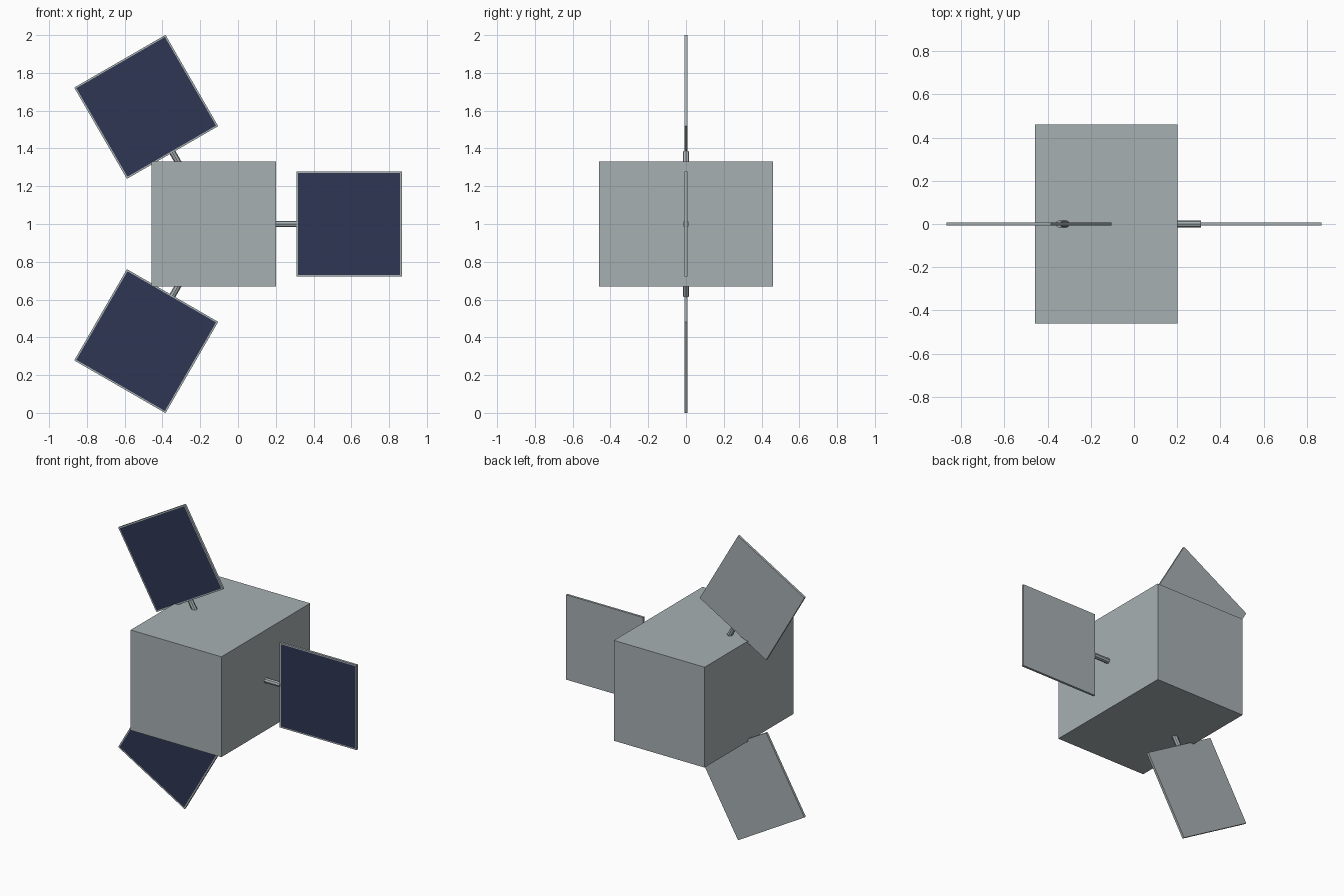
import bpy
import bmesh
from math import radians
from mathutils import Matrix, Vector

if "Cube" in bpy.data.objects:
    bpy.data.objects.remove(bpy.data.objects["Cube"], do_unlink=True)

HUB = Vector((-0.128, 0, 1))
PANEL_SIZE, PANEL_THICK, PANEL_DIST = 0.558, 0.015, 0.716
FRAME = 0.012
ROD_RADIUS = 0.017


def make_material(name, rgb):
    mat = bpy.data.materials.new(name)
    mat.use_nodes = True
    color = (*rgb, 1)
    mat.diffuse_color = color
    mat.node_tree.nodes["Principled BSDF"].inputs["Base Color"].default_value = color
    return mat


grey = make_material("satin grey", (0.39, 0.435, 0.45))
navy = make_material("solar navy", (0.026, 0.037, 0.086))


def make_object(name, bm, materials, matrix):
    mesh = bpy.data.meshes.new(name)
    bm.to_mesh(mesh)
    bm.free()
    for mat in materials:
        mesh.materials.append(mat)
    obj = bpy.data.objects.new(name, mesh)
    obj.matrix_world = matrix
    bpy.context.collection.objects.link(obj)
    return obj


def box(size):
    bm = bmesh.new()
    bmesh.ops.create_cube(bm, size=1)
    bmesh.ops.scale(bm, vec=size, verts=bm.verts)
    return bm


# Main body
make_object("body", box((0.66, 0.922, 0.66)), [grey], Matrix.Translation(HUB))

# Three arms around the hub, each a rod carrying a framed panel
for label, angle in (("left", 0), ("upper", 120), ("lower", 240)):
    turn = Matrix.Translation(HUB) @ Matrix.Rotation(radians(-angle), 4, "Y")

    # Rod from inside the body to the panel's inner edge
    start, end = 0.25, PANEL_DIST - PANEL_SIZE / 2 + 0.002
    bm = bmesh.new()
    bmesh.ops.create_cone(bm, cap_ends=True, segments=8, radius1=ROD_RADIUS,
                          radius2=ROD_RADIUS, depth=end - start)
    bmesh.ops.rotate(bm, matrix=Matrix.Rotation(radians(90), 3, "Y"), verts=bm.verts)
    bmesh.ops.translate(bm, vec=((start + end) / 2, 0, 0), verts=bm.verts)
    make_object(label + "_rod", bm, [grey], turn)

    # Panel with the cell area inset on its front face
    bm = box((PANEL_SIZE, PANEL_THICK, PANEL_SIZE))
    bm.normal_update()
    front = [f for f in bm.faces if f.normal.y < -0.9]
    bmesh.ops.inset_region(bm, faces=front, thickness=FRAME)
    for face in front:
        face.material_index = 1
    bmesh.ops.translate(bm, vec=(PANEL_DIST, 0, 0), verts=bm.verts)
    make_object(label + "_solar_panel", bm, [grey, navy], turn)
